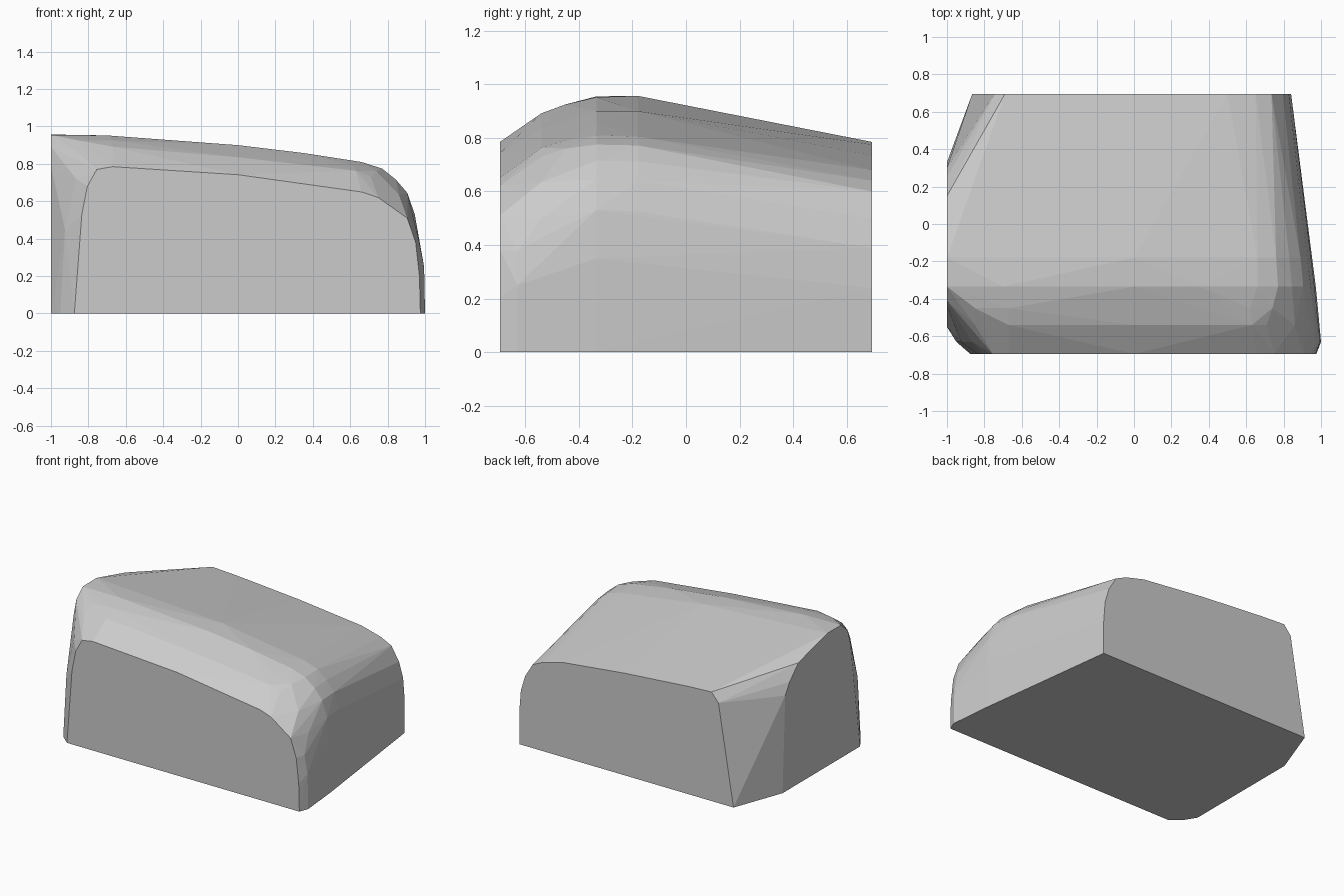
import bpy, bmesh
from math import radians

if "Cube" in bpy.data.objects:
    bpy.data.objects.remove(bpy.data.objects["Cube"])

# Cross-sections of the block at chosen depths: (x, z) outlines
front = [(-.875, 0), (-.835, .53), (-.805, .68), (-.755, .77), (-.67, .785), (0, .742),
         (.66, .65), (.75, .62), (.905, .51), (.95, .38), (.97, .2), (.975, 0)]
bevel = [(-.95, 0), (-.925, .45), (-.865, .72), (.97, .38), (.995, .25), (1, 0)]
brow = [(-.85, .86), (-.67, .892), (0, .835), (.63, .763), (.71, .73),
        (.86, .635), (.94, .5)]
upper_brow = [(-.85, .925), (-.67, .925), (.62, .79), (.74, .76)]
crown = [(-1, .955), (-.7, .952), (0, .9), (.35, .858), (.66, .81), (.77, .775),
         (.845, .715), (.905, .645), (.945, .53), (.965, .35), (.972, 0)]
crest = [(-1, .957), (0, .9), (.66, .805), (.76, .772), (.83, .712), (.89, .64),
         (.925, .525)]
back = [(-.865, 0), (-.745, .72), (-.69, .785), (-.5, .775), (0, .735), (.5, .68),
        (.65, .64), (.735, .6), (.795, .5), (.828, .39), (.84, .24), (.84, 0)]
# Flat left side at x = -1: (y, z) outline
left = [(-.55, 0), (-.5, .34), (-.44, .79), (-.41, .89), (.15, .87), (.25, .77),
        (.30, .69), (.33, 0)]

bm = bmesh.new()


def section(y, outline):
    for x, z in outline:
        bm.verts.new((x, y, z))


section(-.695, front)
section(-.63, bevel)
section(-.54, brow)
section(-.45, upper_brow)
section(-.335, crown)
section(-.18, crest)
section(.695, back)
for y, z in left:
    bm.verts.new((-1, y, z))

# Wrap the sections in one faceted convex skin
hull = bmesh.ops.convex_hull(bm, input=bm.verts[:])
loose = [v for v in bm.verts if not v.link_faces]
bmesh.ops.delete(bm, geom=loose, context='VERTS')
bmesh.ops.dissolve_limit(bm, angle_limit=radians(.5), verts=bm.verts[:], edges=bm.edges[:])
bmesh.ops.recalc_face_normals(bm, faces=bm.faces[:])

mesh = bpy.data.meshes.new("rounded_block")
bm.to_mesh(mesh)
bm.free()
block = bpy.data.objects.new("rounded_block", mesh)
bpy.context.collection.objects.link(block)
